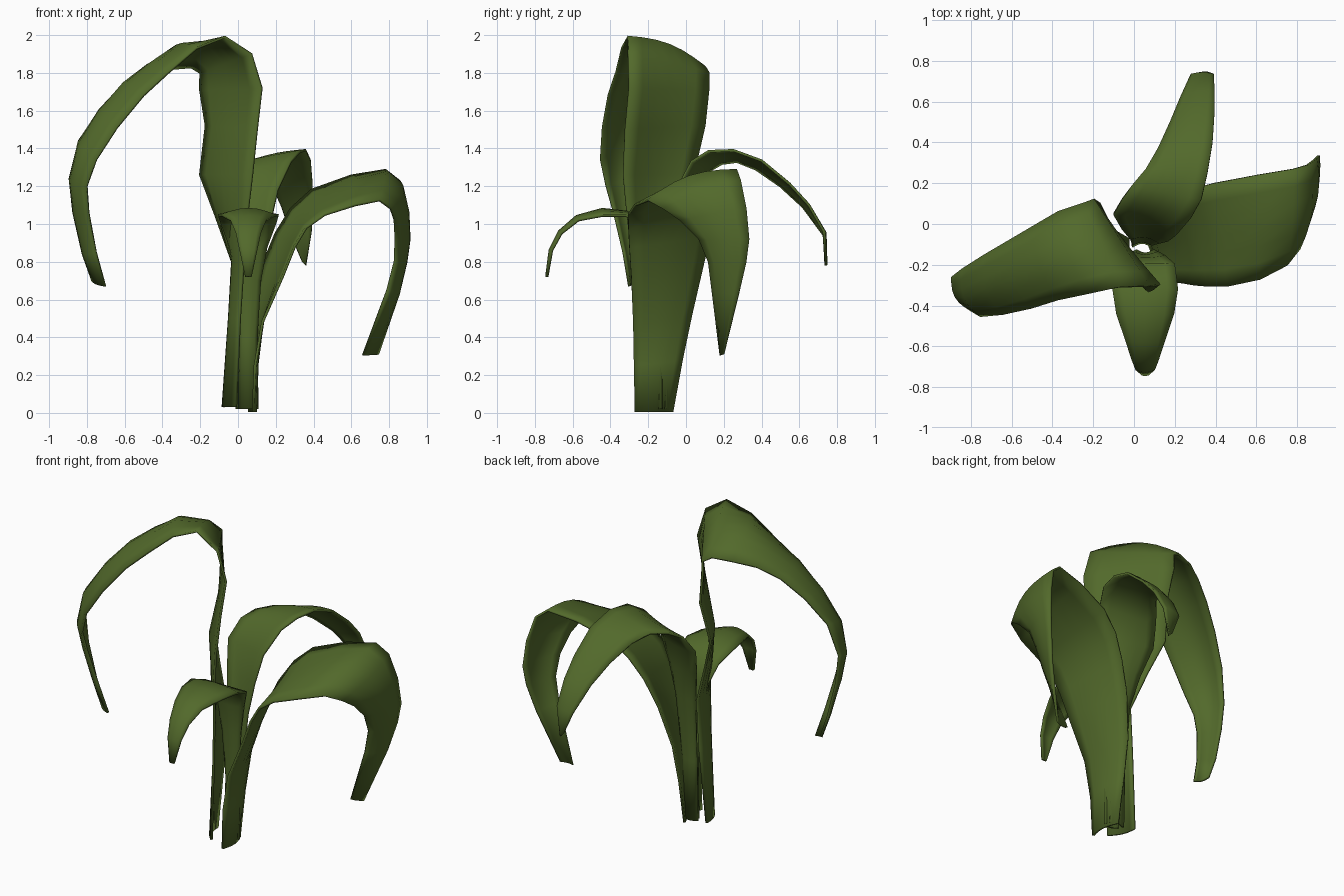
import bpy
import math
from mathutils import Vector

ACROSS = 6          # faces across each leaf
THICKNESS = 0.014

green = bpy.data.materials.new("leaf_green")
green.diffuse_color = (0.085, 0.142, 0.024, 1)


def leaf(name, left, right, stem_fold, tip_fold, bend):
    """Loft a leaf between two edge paths (left/right as seen from outside).
    The section is a channel at the stem, flat at station `bend`, domed at the tip."""
    left = [Vector(p) for p in left]
    right = [Vector(p) for p in right]
    mid = [(a + b) / 2 for a, b in zip(left, right)]
    n = len(mid)
    verts, faces = [], []
    for i in range(n):
        tangent = (mid[min(i + 1, n - 1)] - mid[max(i - 1, 0)]).normalized()
        width = right[i] - left[i]
        under = width.cross(tangent).normalized()
        if i < bend:
            fold = stem_fold * (1 - i / bend)
        else:
            fold = tip_fold * min(1, (i - bend) / 2)
        depth = width.length * fold
        for j in range(ACROSS + 1):
            t = j / ACROSS
            p = left[i] + width * t + under * math.sin(math.pi * t) * depth
            p.z = max(p.z, 0)
            verts.append(p)
    row = ACROSS + 1
    for i in range(n - 1):
        for j in range(ACROSS):
            a = i * row + j
            faces.append((a, a + 1, a + row + 1, a + row))
    mesh = bpy.data.meshes.new(name)
    mesh.from_pydata(verts, [], faces)
    mesh.materials.append(green)
    obj = bpy.data.objects.new(name, mesh)
    bpy.context.collection.objects.link(obj)
    solid = obj.modifiers.new("thickness", 'SOLIDIFY')
    solid.thickness = THICKNESS
    solid.offset = 0
    bpy.ops.object.select_all(action='DESELECT')
    obj.select_set(True)
    bpy.context.view_layer.objects.active = obj
    bpy.ops.object.shade_smooth_by_angle(angle=math.radians(60))
    return obj


# Tall leaf arching over to the left
tall_back = [(-.08, -.09, .03), (-.045, -.07, .5), (-.03, -.07, .8), (-.12, -.02, 1.05),
             (-.20, .04, 1.26), (-.17, .10, 1.52), (-.20, .12, 1.71), (-.20, .12, 1.80),
             (-.25, .10, 1.83), (-.37, .06, 1.82), (-.49, -.01, 1.79), (-.61, -.08, 1.72),
             (-.73, -.15, 1.60), (-.84, -.22, 1.44), (-.89, -.26, 1.24), (-.87, -.26, 1.06),
             (-.82, -.25, .84), (-.77, -.25, .70)]
tall_front = [(-.01, -.25, .03), (.01, -.26, .5), (.03, -.28, .8), (.05, -.31, 1.05),
              (.075, -.33, 1.26), (.10, -.32, 1.5), (.125, -.30, 1.72), (.07, -.305, 1.9),
              (-.07, -.31, 1.99), (-.22, -.34, 1.93), (-.37, -.37, 1.80), (-.50, -.41, 1.68),
              (-.64, -.44, 1.51), (-.75, -.45, 1.34), (-.80, -.42, 1.20), (-.79, -.38, 1.06),
              (-.75, -.33, .85), (-.70, -.30, .67)]
leaf("tall_left_leaf", tall_back, tall_front, 0.13, -0.17, 7)

# Broad leaf drooping to the right
broad_front = [(.08, -.27, .005), (.09, -.275, .25), (.13, -.28, .48), (.24, -.29, .73),
               (.30, -.30, .88), (.36, -.305, .98), (.46, -.305, 1.05), (.62, -.27, 1.10),
               (.75, -.20, 1.125), (.81, -.12, 1.08), (.83, -.03, 1.02), (.835, .07, .92),
               (.83, .12, .80), (.79, .14, .65), (.66, .185, .305)]
broad_back = [(.06, -.07, .005), (.06, -.02, .28), (.07, .03, .52), (.13, .09, .78),
              (.20, .13, .95), (.28, .17, 1.08), (.39, .20, 1.18), (.60, .24, 1.255),
              (.78, .27, 1.285), (.85, .29, 1.23), (.89, .32, 1.08), (.905, .335, .92),
              (.89, .32, .80), (.85, .28, .63), (.74, .20, .31)]
leaf("broad_right_leaf", broad_front, broad_back, 0.12, -0.1, 6)

# Medium leaf arching to the back
rear_right = [(.09, -.11, .02), (.09, -.10, .4), (.13, -.09, .8), (.17, -.08, 1.0),
              (.21, -.05, 1.18), (.28, .03, 1.33), (.33, .12, 1.385), (.36, .25, 1.39),
              (.385, .40, 1.335), (.395, .55, 1.21), (.395, .65, 1.10), (.39, .73, .96),
              (.36, .74, .78)]
rear_left = [(-.01, -.11, .02), (-.01, -.10, .4), (-.02, -.07, .8), (-.06, -.02, 1.0),
             (-.10, .05, 1.17), (-.06, .12, 1.28), (-.01, .19, 1.32), (.06, .27, 1.33),
             (.12, .37, 1.29), (.18, .50, 1.20), (.23, .62, 1.09), (.28, .73, .94),
             (.34, .74, .80)]
leaf("rear_leaf", rear_right, rear_left, 0.2, -0.07, 6)

# Small leaf curling to the front, symmetric about its own midrib
small = [(.05, -.13, .02), (.045, -.13, .4), (.065, -.14, .7), (.10, -.16, .88),
         (.145, -.20, 1.0), (.16, -.32, 1.045), (.14, -.44, 1.045), (.095, -.57, 1.02),
         (.065, -.66, .95), (.045, -.71, .86), (.015, -.735, .72)]
MIDRIB_X = 0.055
small_left = [(MIDRIB_X - h, y, z) for h, y, z in small]
small_right = [(MIDRIB_X + h, y, z) for h, y, z in small]
leaf("small_front_leaf", small_left, small_right, 0.25, -0.12, 4)
